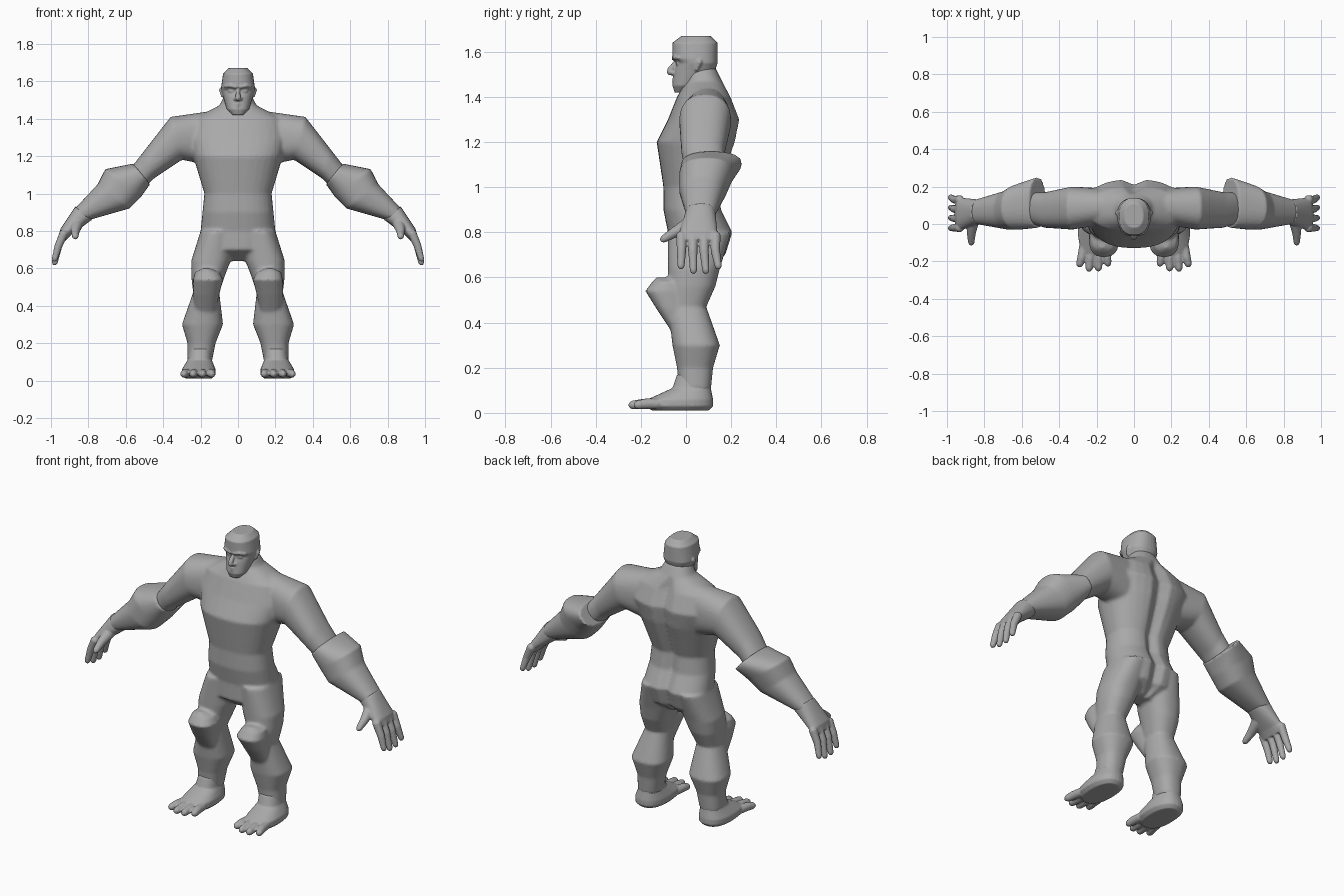
import bpy
import bmesh
import math
from mathutils import Vector

cube = bpy.data.objects.get("Cube")
if cube:
    bpy.data.objects.remove(cube, do_unlink=True)

skin = bpy.data.materials.new("grey skin")
skin.use_nodes = True
grey = (.4, .4, .4, 1)
skin.diffuse_color = grey
skin.node_tree.nodes["Principled BSDF"].inputs["Base Color"].default_value = grey


def bridge(bm, rings):
    """Skin a list of vertex rings and cap both ends."""
    for lower, upper in zip(rings, rings[1:]):
        for i in range(len(lower)):
            bm.faces.new((lower[i - 1], lower[i], upper[i], upper[i - 1]))
    bm.faces.new(rings[0])
    bm.faces.new(rings[-1])


def rounded(value, power=.85):
    return math.copysign(abs(value) ** power, value)


def loft(bm, sections, side=1, count=32):
    """Each section: two opposite edge points as x, z, x, z, then front y and back y."""
    rings = []
    for start_x, start_z, end_x, end_z, front, back in sections:
        start, end = Vector((start_x, 0, start_z)), Vector((end_x, 0, end_z))
        middle = (start + end) / 2
        ring = []
        for i in range(count):
            angle = math.tau * i / count
            point = middle + (end - start) / 2 * rounded(math.cos(angle))
            point.y = (front + back) / 2 + (back - front) / 2 * rounded(math.sin(angle))
            point.x *= side
            ring.append(bm.verts.new(point))
        rings.append(ring)
    bridge(bm, rings)


def stack(bm, levels, side=1):
    """Level sections: height, inner x, outer x, front y, back y."""
    loft(bm, [(inner, height, outer, height, front, back)
              for height, inner, outer, front, back in levels], side)


def symmetric_stack(bm, levels):
    """Level sections centred on x: height, half width, front y, back y."""
    stack(bm, [(height, -half, half, front, back) for height, half, front, back in levels])


def digit(bm, path, radii, side=1, count=12):
    """Tapered tube with rounded ends along a short path."""
    points = [Vector((side * x, y, z)) for x, y, z in path]
    first, last = radii[0], radii[-1]
    start_way = (points[0] - points[1]).normalized()
    end_way = (points[-1] - points[-2]).normalized()
    points = [points[0] + start_way * first / 2, *points,
              points[-1] + end_way * last * .6, points[-1] + end_way * last * .9]
    radii = [first * .6, *radii, last * .7, last * .3]
    rings = []
    for i, (point, radius) in enumerate(zip(points, radii)):
        way = points[min(i + 1, len(points) - 1)] - points[max(i - 1, 0)]
        across = way.cross(Vector((.3, .5, .8))).normalized() * radius
        up = way.normalized().cross(across)
        angles = [math.tau * k / count for k in range(count)]
        rings.append([bm.verts.new(point + across * math.cos(a) + up * math.sin(a))
                      for a in angles])
    bridge(bm, rings)


def finish(bm, name, voxel, smooth=2):
    """Make the object and fuse its overlapping volumes into one smooth surface."""
    bmesh.ops.recalc_face_normals(bm, faces=bm.faces[:])
    mesh = bpy.data.meshes.new(name)
    bm.to_mesh(mesh)
    bm.free()
    mesh.materials.append(skin)
    part = bpy.data.objects.new(name, mesh)
    bpy.context.collection.objects.link(part)
    fuse = part.modifiers.new("fuse", 'REMESH')
    fuse.mode = 'VOXEL'
    fuse.voxel_size = voxel
    fuse.use_smooth_shade = True
    soften = part.modifiers.new("soften", 'SMOOTH')
    soften.iterations = smooth


torso = [(.64, .06, 0, .1), (.7, .18, -.08, .18), (.8, .2, -.08, .21), (.9, .19, -.1, .16),
         (1, .18, -.1, .15), (1.2, .24, -.13, .22), (1.3, .27, -.08, .24),
         (1.4, .24, -.04, .2), (1.47, .1, 0, .16), (1.53, .07, 0, .13)]
upper_arm = [(.15, 1.44, .15, 1.15, 0, .19), (.36, 1.41, .3, 1.18, -.03, .2),
             (.5, 1.23, .45, 1.08, -.02, .17), (.57, 1.14, .51, 1.02, 0, .17)]
leg = [(.8, .02, .2, -.08, .2), (.64, .04, .25, -.08, .15), (.56, .07, .25, -.08, .13),
       (.47, .1, .24, -.08, .09), (.3, .08, .3, -.06, .15), (.2, .12, .27, -.04, .12),
       (.1, .14, .27, -.03, .11)]
knee = [(.6, .15, .19, -.13, -.05), (.58, .1, .23, -.15, 0), (.54, .08, .24, -.18, 0),
        (.46, .1, .24, -.13, 0), (.37, .12, .23, -.07, 0)]
forearm = [(.56, 1.16, .47, 1.05, -.02, .25), (.71, 1.13, .52, .98, -.03, .21),
           (.75, 1.05, .58, .92, -.03, .18), (.89, .9, .79, .86, 0, .13)]
palm = [(.87, .93, .78, .86, 0, .13), (.95, .81, .89, .78, -.03, .14),
        (.96, .77, .92, .75, -.03, .14)]
foot = [(.01, .14, .28, -.15, .1), (.03, .12, .3, -.18, .12), (.06, .12, .3, -.17, .12),
        (.11, .14, .27, -.06, .11), (.17, .14, .26, -.04, .11)]
head = [(1.42, .03, -.05, 0), (1.45, .06, -.06, .07), (1.52, .08, -.05, .13),
        (1.55, .09, -.04, .14), (1.57, .09, -.06, .14), (1.64, .08, -.06, .14),
        (1.67, .05, -.02, .11)]

# Torso with a spine groove and buttock cleft, then upper arms and legs
bm = bmesh.new()
symmetric_stack(bm, torso)
for vert in bm.verts:
    if vert.co.y > .1 and vert.co.z < 1.4:
        vert.co.y -= .03 * math.exp(-(vert.co.x / .03) ** 2)
for side in (1, -1):
    loft(bm, upper_arm, side)
    stack(bm, leg, side)
    stack(bm, knee, side)
finish(bm, "body", .01)

for side, label in ((1, "left"), (-1, "right")):
    # Forearm flaring at the elbow
    bm = bmesh.new()
    loft(bm, forearm, side)
    finish(bm, label + "_forearm", .008)

    # Palm, four spread fingers and a thumb
    bm = bmesh.new()
    loft(bm, palm, side)
    for k in range(4):
        y = .05 * k - .02
        tip = .62 + .02 * abs(k - 1.5)
        digit(bm, [(.93, y, .79), (.96, y, .72), (.98, y * 1.1, tip)],
              (.024, .021, .016), side)
    digit(bm, [(.86, .02, .84), (.87, -.05, .8), (.87, -.1, .77)],
          (.034, .024, .017), side)
    finish(bm, label + "_hand", .005)

    # Foot with four splayed toes
    bm = bmesh.new()
    stack(bm, foot, side)
    for k in range(4):
        root, tip = .15 + .04 * k, .14 + .05 * k
        digit(bm, [(root, -.12, .04), ((root + tip) / 2, -.18, .04),
                   (tip, -.21 - .03 * math.sin(k), .035)], (.024, .024, .02), side)
    finish(bm, label + "_foot", .006)

# Head with nose and lips
bm = bmesh.new()
symmetric_stack(bm, head)
digit(bm, [(0, -.04, 1.56), (0, -.07, 1.52), (0, -.07, 1.51)], (.009, .014, .016))
for height in (1.468, 1.48):
    digit(bm, [(-.025, -.046, height), (0, -.056, height), (.025, -.046, height)],
          (.004, .007, .004))
for side in (1, -1):
    # Nostril, brow, eye and ear
    digit(bm, [(.006, -.06, 1.506), (.016, -.056, 1.506)], (.01, .009), side)
    digit(bm, [(.01, -.056, 1.57), (.045, -.05, 1.577), (.07, -.03, 1.572)],
          (.009, .01, .007), side)
    digit(bm, [(.026, -.036, 1.548), (.044, -.033, 1.548)], (.01, .009), side)
    digit(bm, [(.083, .045, 1.52), (.089, .06, 1.555)], (.008, .013), side)
finish(bm, "head", .005, 1)
